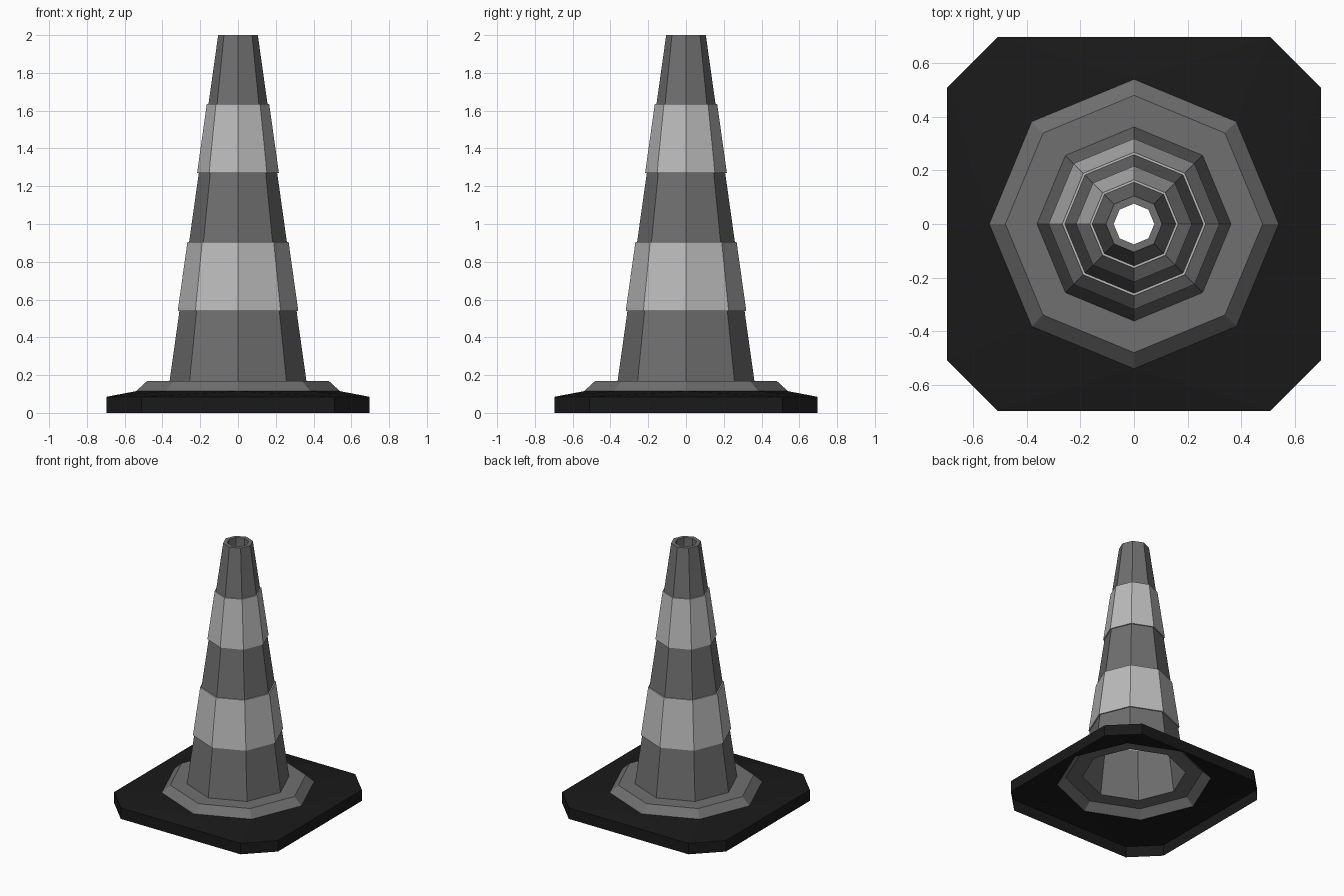
import bpy
from math import cos, sin, pi

if "Cube" in bpy.data.objects:
    bpy.data.objects.remove(bpy.data.objects["Cube"])

SIDES = 8


def ring(r, z):
    # octagon with corners on the x and y axes
    return [(r * cos(2 * pi * i / SIDES), r * sin(2 * pi * i / SIDES), z) for i in range(SIDES)]


def material(name, value):
    m = bpy.data.materials.new(name)
    m.diffuse_color = (value, value, value, 1)
    m.use_nodes = True
    m.node_tree.nodes["Principled BSDF"].inputs["Base Color"].default_value = m.diffuse_color
    return m


def add_mesh(name, verts, faces, mat):
    me = bpy.data.meshes.new(name)
    me.from_pydata(verts, [], faces)
    me.materials.append(mat)
    ob = bpy.data.objects.new(name, me)
    bpy.context.collection.objects.link(ob)
    return ob


def lathe(name, profile, mat):
    # open faceted shell; profile runs from bottom outside to top
    verts = [v for r, z in profile for v in ring(r, z)]
    faces = []
    for k in range(len(profile) - 1):
        for i in range(SIDES):
            j = (i + 1) % SIDES
            a, b = k * SIDES, (k + 1) * SIDES
            faces.append((a + i, a + j, b + j, b + i))
    return add_mesh(name, verts, faces, mat)


rubber = material("black_rubber", 0.01)
body = material("cone_grey", 0.16)
stripe = material("reflective_band", 0.5)

Z = [0.17, 0.54, 0.905, 1.27, 1.635, 2.0]


def radius(z):
    return 0.362 + (0.105 - 0.362) * (z - 0.17) / 1.83


# cone sections, with the flange at the bottom and a turned-in lip at the top
lathe("cone_lower", [(0.54, 0.115), (0.48, 0.17), (radius(Z[0]), Z[0]), (radius(Z[1]), Z[1])], body)
lathe("cone_middle", [(radius(Z[2]), Z[2]), (radius(Z[3]), Z[3])], body)
lathe("cone_top", [(radius(Z[4]), Z[4]), (0.105, 2.0), (0.076, 2.0), (0.076, 1.92)], body)

# reflective bands stand slightly proud of the cone
for name, lo, hi in (("lower_band", Z[1], Z[2]), ("upper_band", Z[3], Z[4])):
    lathe(name, [(radius(lo), lo), (radius(lo) + 0.009, lo),
                 (radius(hi) + 0.009, hi), (radius(hi), hi)], stripe)

# hollow base: square with cut corners, top sloping up to the flange
H, C, EDGE_Z = 0.697, 0.51, 0.085
plan = []
for q in range(4):
    c, s = round(cos(q * pi / 2)), round(sin(q * pi / 2))
    plan += [(x * c - y * s, x * s + y * c) for x, y in ((H, -C), (H, C))]
verts = [(x, y, 0) for x, y in plan] + [(x, y, EDGE_Z) for x, y in plan] + ring(0.54, 0.115)
faces = []
for i in range(8):
    j = (i + 1) % 8
    faces.append((i, j, 8 + j, 8 + i))
    faces.append((8 + i, 8 + j, 16 + i))
    faces.append((16 + i, 8 + j, 16 + j))
add_mesh("base", verts, faces, rubber)
